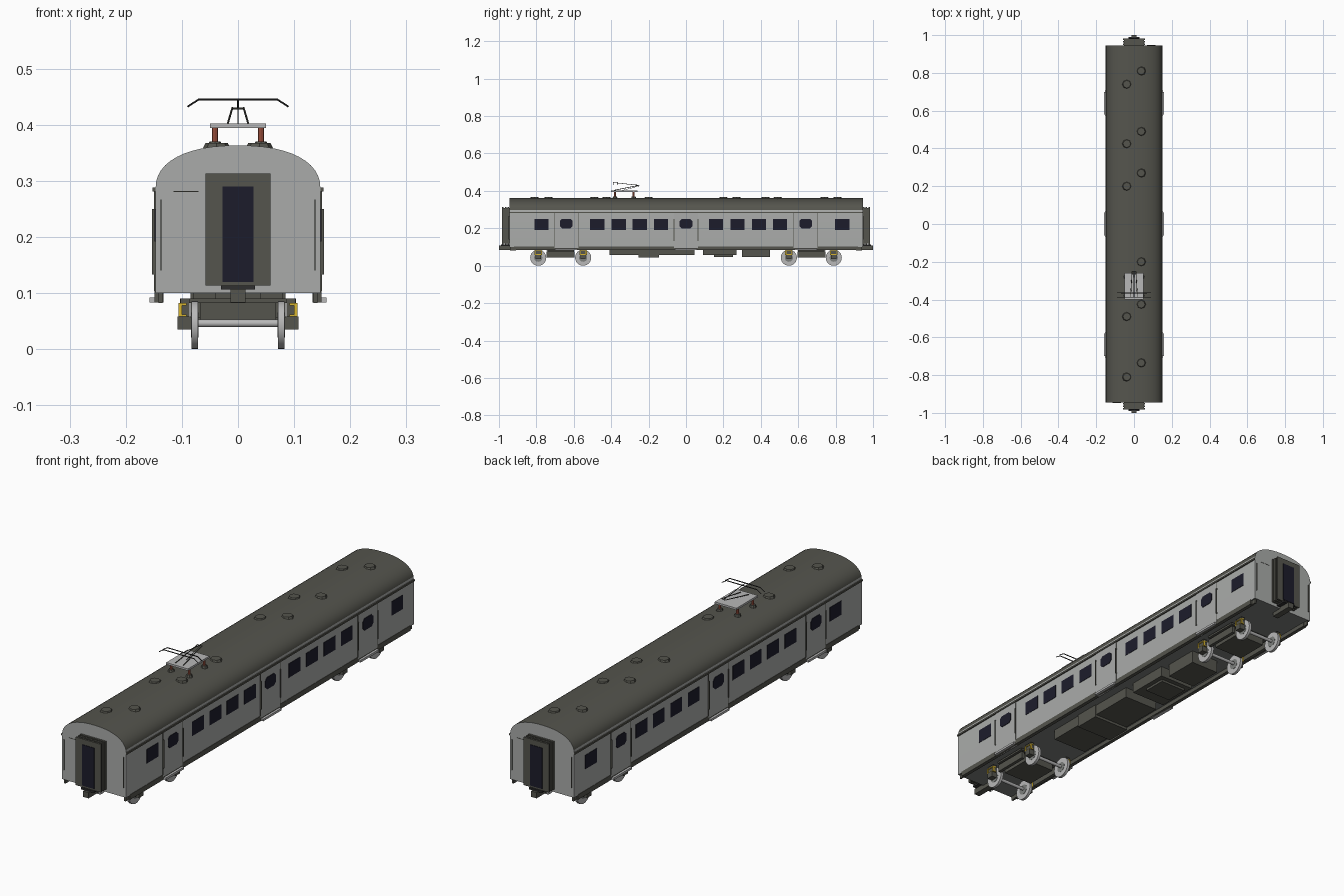
import bpy, bmesh, math
from mathutils import Vector

cube = bpy.data.objects.get("Cube")
if cube:
    bpy.data.objects.remove(cube, do_unlink=True)


def material(name, r, g, b):
    m = bpy.data.materials.new(name)
    m.use_nodes = True
    m.diffuse_color = (r, g, b, 1)
    m.node_tree.nodes["Principled BSDF"].inputs["Base Color"].default_value = (r, g, b, 1)
    return m


BODY = material("body grey", 0.4, 0.41, 0.4)
DARK = material("dark olive grey", 0.09, 0.09, 0.075)
FLOOR = material("floor grey", 0.2, 0.21, 0.2)
GLASS = material("window navy", 0.012, 0.012, 0.024)
STEEL = material("light steel", 0.48, 0.48, 0.48)
YELLOW = material("spring yellow", 0.68, 0.46, 0.03)
RED = material("insulator red", 0.5, 0.12, 0.07)
BLACK = material("rail black", 0.03, 0.03, 0.03)


def finish(name, bm, mats, smooth=False):
    bmesh.ops.recalc_face_normals(bm, faces=bm.faces[:])
    me = bpy.data.meshes.new(name)
    bm.to_mesh(me)
    bm.free()
    ob = bpy.data.objects.new(name, me)
    bpy.context.collection.objects.link(ob)
    for m in mats:
        me.materials.append(m)
    if smooth:
        bpy.ops.object.select_all(action="DESELECT")
        ob.select_set(True)
        bpy.context.view_layer.objects.active = ob
        bpy.ops.object.shade_smooth_by_angle(angle=math.radians(35))
    return ob


def box(name, x, y, z, mat):
    """Box between the given (low, high) ranges."""
    bm = bmesh.new()
    bmesh.ops.create_cube(bm, size=1)
    for v in bm.verts:
        v.co = [r[0] if c < 0 else r[1] for c, r in zip(v.co, (x, y, z))]
    return finish(name, bm, [mat])


def side_box(name, x, y, z, mat):
    """The same box on both sides of the car."""
    for label, s in (("left", 1), ("right", -1)):
        box(f"{label}_{name}", sorted((s * x[0], s * x[1])), y, z, mat)


def rod(name, a, b, r, mat, r2=None, sides=8):
    """Cylinder or cone from a to b."""
    a, b = Vector(a), Vector(b)
    bm = bmesh.new()
    bmesh.ops.create_cone(bm, cap_ends=True, segments=sides, radius1=r,
                          radius2=r if r2 is None else r2, depth=(b - a).length)
    rot = (b - a).to_track_quat("Z", "Y").to_matrix()
    for v in bm.verts:
        v.co = rot @ v.co + (a + b) / 2
    return finish(name, bm, [mat], sides > 8)


def prism(name, points, axis_fn, low, high, mats, smooth=False):
    """Extrude a closed outline between two positions."""
    bm = bmesh.new()
    face = bm.faces.new([bm.verts.new(axis_fn(u, v, low)) for u, v in points])
    ext = bmesh.ops.extrude_face_region(bm, geom=[face])
    move = Vector(axis_fn(0, 0, high)) - Vector(axis_fn(0, 0, low))
    bmesh.ops.translate(bm, vec=move, verts=[g for g in ext["geom"] if isinstance(g, bmesh.types.BMVert)])
    return finish(name, bm, mats, smooth)


# Body shell with arched roof
W, EAVE, TOP, HALF = 0.147, 0.285, 0.363, 0.945
arch = []
for i in range(25):
    t = math.pi * i / 24
    c, s = math.cos(t), math.sin(t)
    arch.append((math.copysign(abs(c) ** 0.87, c) * W, EAVE + (TOP - EAVE) * s ** 0.87))
outline = [(-W, 0.1), (W, 0.1)] + arch
body = prism("body_shell", outline, lambda u, v, d: (u, d, v), -HALF, HALF, [BODY, DARK, FLOOR], True)
for p in body.data.polygons:
    if abs(p.normal.y) < 0.5:
        if p.center.z > 0.3:
            p.material_index = 1
        elif p.normal.z < -0.5:
            p.material_index = 2

# Gutters and sills
side_box("gutter", (0.145, 0.152), (-HALF, HALF), (0.281, 0.288), DARK)
side_box("sill", (0.133, 0.1485), (-0.92, 0.92), (0.083, 0.104), DARK)

# Side windows
for y in (-0.772, -0.475, -0.36, -0.247, -0.133, 0.16, 0.275, 0.39, 0.503, 0.835):
    side_box("window", (0.145, 0.1485), (y - 0.038, y + 0.038), (0.192, 0.25), GLASS)

# Doors with eight-sided windows, grab rails and steps
for y in (-0.64, 0, 0.64):
    side_box("door", (0.145, 0.149), (y - 0.064, y + 0.064), (0.096, 0.281), BODY)
    side_box("door_step", (0.135, 0.158), (y - 0.06, y + 0.06), (0.083, 0.092), STEEL)
    for e in (-0.064, 0.064):
        side_box("door_seam", (0.146, 0.1494), (y + e - 0.001, y + e + 0.001), (0.104, 0.281), DARK)
        side_box("grab_rail", (0.15, 0.153), (y + e - 0.0015, y + e + 0.0015), (0.133, 0.25), DARK)
        for z in (0.135, 0.248):
            side_box("rail_mount", (0.147, 0.152), (y + e - 0.0015, y + e + 0.0015), (z - 0.002, z + 0.002), DARK)
    w, h, k = 0.034, 0.025, 0.011
    octagon = [(-w, k - h), (k - w, -h), (w - k, -h), (w, k - h),
               (w, h - k), (w - k, h), (k - w, h), (-w, h - k)]
    for s in (-1, 1):
        prism("door_window", octagon, lambda u, v, d: (d, y + u, 0.225 + v), s * 0.147, s * 0.151, [GLASS])

# Ends: gangway bellows, end door, coupler and rails
for label, s in (("front", -1), ("back", 1)):
    def span(a, b):
        return sorted((s * a, s * b))
    box(label + "_gangway_core", (-0.053, 0.053), span(0.94, 0.98), (0.118, 0.308), DARK)
    for a in (0.947, 0.961, 0.975):
        box(label + "_gangway_rib", (-0.058, 0.058), span(a, a + 0.008), (0.113, 0.313), DARK)
    box(label + "_end_door", (-0.028, 0.028), span(0.982, 0.985), (0.12, 0.29), GLASS)
    box(label + "_gangway_tread", (-0.03, 0.03), span(0.94, 0.99), (0.106, 0.113), BLACK)
    box(label + "_coupler", (-0.013, 0.013), span(0.9, 1), (0.083, 0.107), DARK)
    side_box(label + "_end_rail", (0.1365, 0.1385), span(0.944, 0.949), (0.14, 0.267), DARK)
    side_box(label + "_end_bracket", (0.135, 0.142), span(0.91, 0.94), (0.082, 0.101), DARK)
    rod(label + "_hand_bar", (s * 0.07, s * 0.947, 0.281), (s * 0.115, s * 0.947, 0.281), 0.0008, DARK)

# Bogies
for c in (-0.67, 0.67):
    box("bogie_pivot", (-0.04, 0.04), (c - 0.04, c + 0.04), (0.08, 0.101), DARK)
    box("bogie_frame", (-0.068, 0.068), (c - 0.07, c + 0.07), (0.048, 0.083), DARK)
    side_box("bogie_beam", (0.086, 0.1), (c - 0.075, c + 0.075), (0.045, 0.075), DARK)
    box("bogie_bolster", (-0.103, 0.103), (c - 0.075, c + 0.075), (0.082, 0.09), DARK)
    for y in (c - 0.12, c + 0.12):
        rod("axle", (-0.08, y, 0.046), (0.08, y, 0.046), 0.007, STEEL, sides=12)
        for s in (-1, 1):
            rod("wheel", (s * 0.071, y, 0.043), (s * 0.083, y, 0.043), 0.043, STEEL, sides=24)
            rod("wheel_web", (s * 0.07, y, 0.043), (s * 0.084, y, 0.043), 0.022, FLOOR, sides=24)
        side_box("axle_box", (0.083, 0.108), (y - 0.014, y + 0.014), (0.035, 0.058), DARK)
        side_box("axle_hanger", (0.086, 0.1025), (y - 0.017, y + 0.017), (0.058, 0.09), DARK)
        # Yellow spring bracket around the hanger
        for z in (0.058, 0.078):
            side_box("spring_seat", (0.092, 0.106), (y - 0.02, y + 0.02), (z, z + 0.004), YELLOW)
        for e in (-0.017, 0.017):
            side_box("spring", (0.1, 0.106), (y + e - 0.003, y + e + 0.003), (0.058, 0.082), YELLOW)

# Underfloor equipment: half width, y range, bottom
for name, w, y, z in (("long_case", 0.08, (-0.41, 0.045), 0.056),
                      ("battery_box", 0.085, (-0.255, -0.145), 0.045),
                      ("motor_box", 0.08, (0.09, 0.27), 0.056),
                      ("compressor_box", 0.06, (0.15, 0.25), 0.046),
                      ("brake_box", 0.065, (0.3, 0.45), 0.046)):
    box(name, (-w, w), y, (z, 0.101), DARK)

# Roof vents in a zigzag
for x, y in ((-1, -0.81), (1, -0.735), (-1, -0.49), (1, -0.425), (1, -0.2), (-1, 0.2),
             (1, 0.27), (-1, 0.425), (1, 0.49), (-1, 0.74), (1, 0.81)):
    rod("roof_vent", (x * 0.038, y, 0.35), (x * 0.038, y, 0.367), 0.029, DARK, 0.02)

# Current collector: feet, insulators, base, arms and head
box("collector_base", (-0.05, 0.05), (-0.4, -0.26), (0.394, 0.402), STEEL)
for x in (-0.041, 0.041):
    for y in (-0.38, -0.28):
        rod("insulator_foot", (x, y, 0.354), (x, y, 0.37), 0.016, DARK, 0.01)
        rod("insulator", (x, y, 0.368), (x, y, 0.395), 0.005, RED)
for s in (-1, 1):
    rod("lower_arm", (s * 0.018, -0.385, 0.403), (s * 0.01, -0.25, 0.43), 0.0018, DARK)
rod("upper_arm", (0, -0.25, 0.43), (0, -0.375, 0.443), 0.0015, DARK)
rod("knee_bar", (-0.011, -0.25, 0.429), (0.011, -0.25, 0.429), 0.0015, DARK)
rod("balance_rod", (0, -0.34, 0.403), (0, -0.25, 0.426), 0.001, DARK)
for y in (-0.388, -0.365):
    rod("contact_strip", (-0.07, y, 0.445), (0.07, y, 0.445), 0.002, BLACK)
    for s in (-1, 1):
        rod("contact_horn", (s * 0.07, y, 0.445), (s * 0.09, y, 0.432), 0.0016, BLACK)
rod("head_link", (0, -0.388, 0.443), (0, -0.365, 0.443), 0.0015, BLACK)
